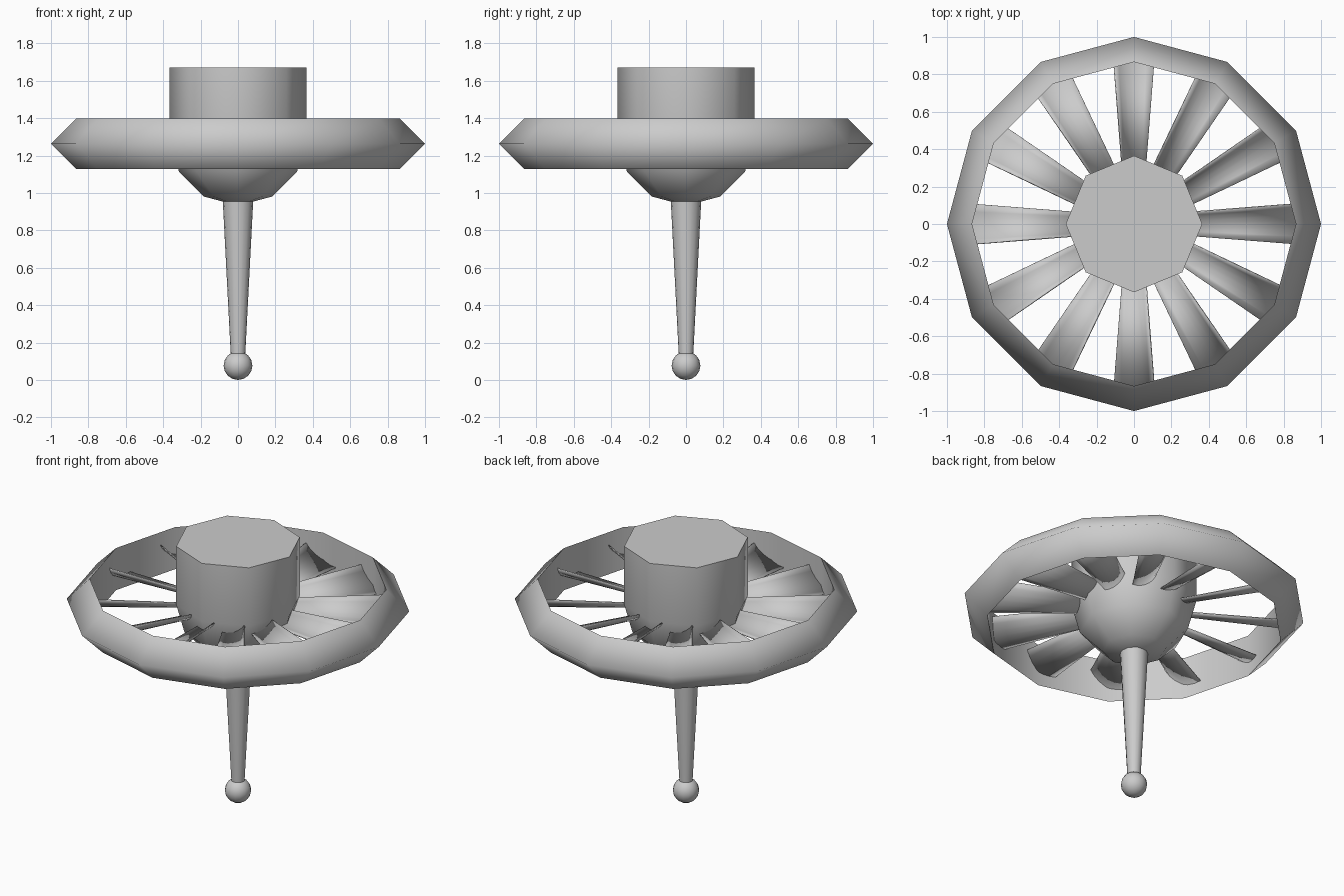
import bpy
import bmesh
from math import cos, sin, pi, radians

cube = bpy.data.objects.get("Cube")
if cube:
    bpy.data.objects.remove(cube)

grey = bpy.data.materials.new("plain_grey")
grey.use_nodes = True
COLOUR = (0.6, 0.6, 0.6, 1)
grey.diffuse_color = COLOUR
grey.node_tree.nodes["Principled BSDF"].inputs["Base Color"].default_value = COLOUR


def finish(name, bm, angle=50):
    bmesh.ops.remove_doubles(bm, verts=bm.verts, dist=0.0005)
    bmesh.ops.recalc_face_normals(bm, faces=bm.faces)
    mesh = bpy.data.meshes.new(name)
    bm.to_mesh(mesh)
    bm.free()
    mesh.materials.append(grey)
    obj = bpy.data.objects.new(name, mesh)
    bpy.context.collection.objects.link(obj)
    bpy.ops.object.select_all(action="DESELECT")
    obj.select_set(True)
    bpy.context.view_layer.objects.active = obj
    bpy.ops.object.shade_smooth_by_angle(angle=radians(angle))
    return obj


def lathe(name, profile, sides, closed=False, angle=50):
    """Spin a (radius, height) profile around the z axis."""
    bm = bmesh.new()
    rings = [[bm.verts.new((r * cos(2 * pi * i / sides), r * sin(2 * pi * i / sides), z))
              for i in range(sides)] if r else [bm.verts.new((0, 0, z))] * sides
             for r, z in profile]
    pairs = list(zip(rings, rings[1:]))
    if closed:
        pairs.append((rings[-1], rings[0]))
    for a, b in pairs:
        for i in range(sides):
            j = (i + 1) % sides
            bm.faces.new(list(dict.fromkeys((a[i], a[j], b[j], b[i]))))
    return finish(name, bm, angle)


# Rim with a triangular section
lathe("rim", [(0.866, 1.128), (1.0, 1.263), (0.866, 1.398)], 12, closed=True, angle=92)

# Hub: flat-topped drum over a rounded underside
HUB, HUB_Z = 0.365, 1.297
dome = [(HUB * sin(k * pi / 6), HUB_Z - HUB * cos(k * pi / 6)) for k in range(3)]
lathe("hub", dome + [(HUB, HUB_Z), (HUB, 1.67), (0, 1.67)], 8, angle=60)

# Tapered stem and ball foot
lathe("stem", [(0, 0.1), (0.037, 0.1), (0.083, 0.99), (0, 0.99)], 16)
BALL = 0.077
lathe("ball_foot", [(BALL * sin(k * pi / 8), BALL - BALL * cos(k * pi / 8))
                    for k in range(8)] + [(0, 2 * BALL)], 16, angle=60)

# Scooped blades: each section is an arc that steepens towards its upper edge
LOW, HIGH, STEPS = radians(-10), radians(62), 6
SPAN, RISE = sin(HIGH) - sin(LOW), cos(LOW) - cos(HIGH)
bm = bmesh.new()
for n in range(12):
    a = n * pi / 6
    rows = []
    for r, half in ((0.3, 0.064), (0.875, 0.109)):
        bend = 2 * half / SPAN
        row = []
        for k in range(STEPS + 1):
            s = LOW + (HIGH - LOW) * k / STEPS
            t = bend * (sin(s) - sin(LOW)) - half
            z = 1.263 + bend * (cos(LOW) - cos(s) - RISE / 2)
            row.append(bm.verts.new((r * cos(a) - t * sin(a), r * sin(a) + t * cos(a), z)))
        rows.append(row)
    inner, outer = rows
    for k in range(STEPS):
        bm.faces.new((inner[k], outer[k], outer[k + 1], inner[k + 1]))
blades = finish("blades", bm)
shell = blades.modifiers.new("thickness", "SOLIDIFY")
shell.thickness = 0.006
shell.offset = 0
